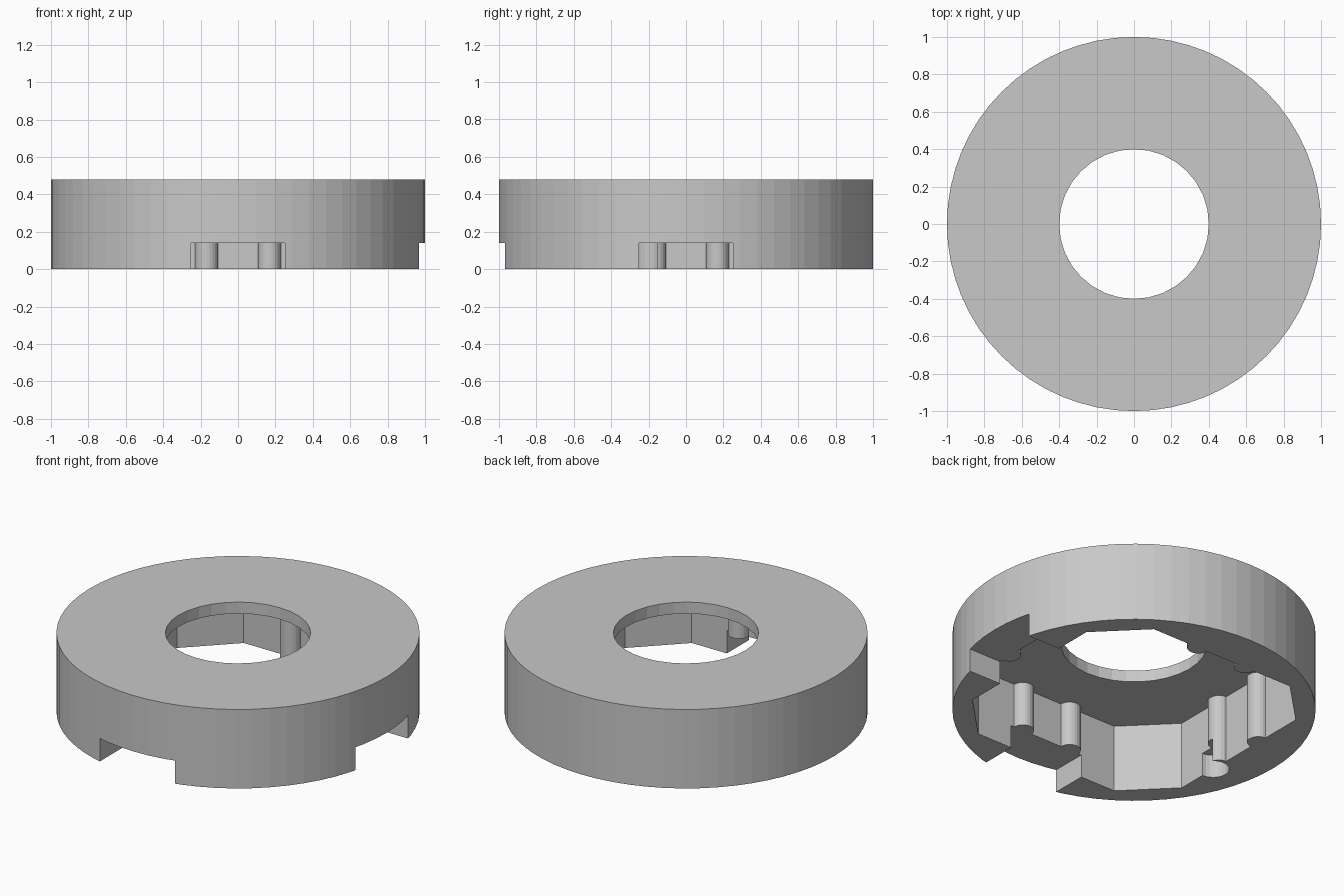
import bpy
import bmesh
from math import cos, sin, pi
from mathutils import Matrix, Vector

if "Cube" in bpy.data.objects:
    bpy.data.objects.remove(bpy.data.objects["Cube"], do_unlink=True)

HEIGHT = 0.48        # overall height
CEILING = 0.41       # underside of the top plate
NOTCH = 0.14         # height of the side notches
WALL = 0.752         # distance of the long pocket walls
HALF = 0.488         # half length of the long pocket walls
RIB_R, RIB_OFF = 0.062, 0.168


def circle(radius, count, cx=0, cy=0):
    return [Vector((cx + radius * cos(2 * pi * i / count),
                    cy + radius * sin(2 * pi * i / count), 0)) for i in range(count)]


def rect(x0, x1, y0, y1):
    return [Vector((x, y, 0)) for x, y in ((x0, y0), (x1, y0), (x1, y1), (x0, y1))]


def prism(name, outline, z0, z1):
    """Extrude a counter-clockwise outline from z0 to z1."""
    bm = bmesh.new()
    base = bm.faces.new([bm.verts.new((p.x, p.y, z0)) for p in outline])
    top = bmesh.ops.extrude_face_region(bm, geom=[base])
    verts = [v for v in top["geom"] if isinstance(v, bmesh.types.BMVert)]
    bmesh.ops.translate(bm, verts=verts, vec=(0, 0, z1 - z0))
    bmesh.ops.recalc_face_normals(bm, faces=bm.faces)
    mesh = bpy.data.meshes.new(name)
    bm.to_mesh(mesh)
    bm.free()
    obj = bpy.data.objects.new(name, mesh)
    bpy.context.collection.objects.link(obj)
    return obj


def pocket_outline():
    """Eight-sided pocket with two half-round ribs on each long wall."""
    side = [Vector((WALL, -HALF, 0))]
    for y in (-RIB_OFF, RIB_OFF):
        for i in range(13):
            a = pi * i / 12
            side.append(Vector((WALL - RIB_R * sin(a), y - RIB_R * cos(a), 0)))
    side.append(Vector((WALL, HALF, 0)))
    return [Matrix.Rotation(k * pi / 2, 3, "Z") @ p for k in range(4) for p in side]


def cut(target, cutter):
    cutter.hide_render = True
    mod = target.modifiers.new("cut", "BOOLEAN")
    mod.operation = "DIFFERENCE"
    mod.solver = "EXACT"
    mod.object = cutter
    bpy.context.view_layer.objects.active = target
    bpy.ops.object.modifier_apply(modifier=mod.name)
    bpy.data.objects.remove(cutter, do_unlink=True)


# Round body
body = prism("ring_body", circle(1, 64), 0, HEIGHT)

# Pocket below and round hole through the top plate
cut(body, prism("pocket_cutter", pocket_outline(), -0.1, CEILING))
cut(body, prism("hole_cutter", circle(0.4, 32), 0.2, HEIGHT + 0.1))

# Notches through the front and the +x side
cut(body, prism("front_notch_cutter", rect(-0.252, 0.252, -1.1, -0.6), -0.2, NOTCH))
cut(body, prism("side_notch_cutter", rect(0.6, 1.1, -0.252, 0.252), -0.2, NOTCH))

# Small round recess below one rib
cut(body, prism("recess_cutter", circle(0.09, 24, -WALL, -0.22), -0.2, NOTCH))

# Grey finish
grey = bpy.data.materials.new("light_grey")
grey.use_nodes = True
color = (0.58, 0.58, 0.58, 1)
grey.diffuse_color = color
grey.node_tree.nodes["Principled BSDF"].inputs["Base Color"].default_value = color
body.data.materials.clear()
body.data.materials.append(grey)
for poly in body.data.polygons:
    poly.material_index = 0
